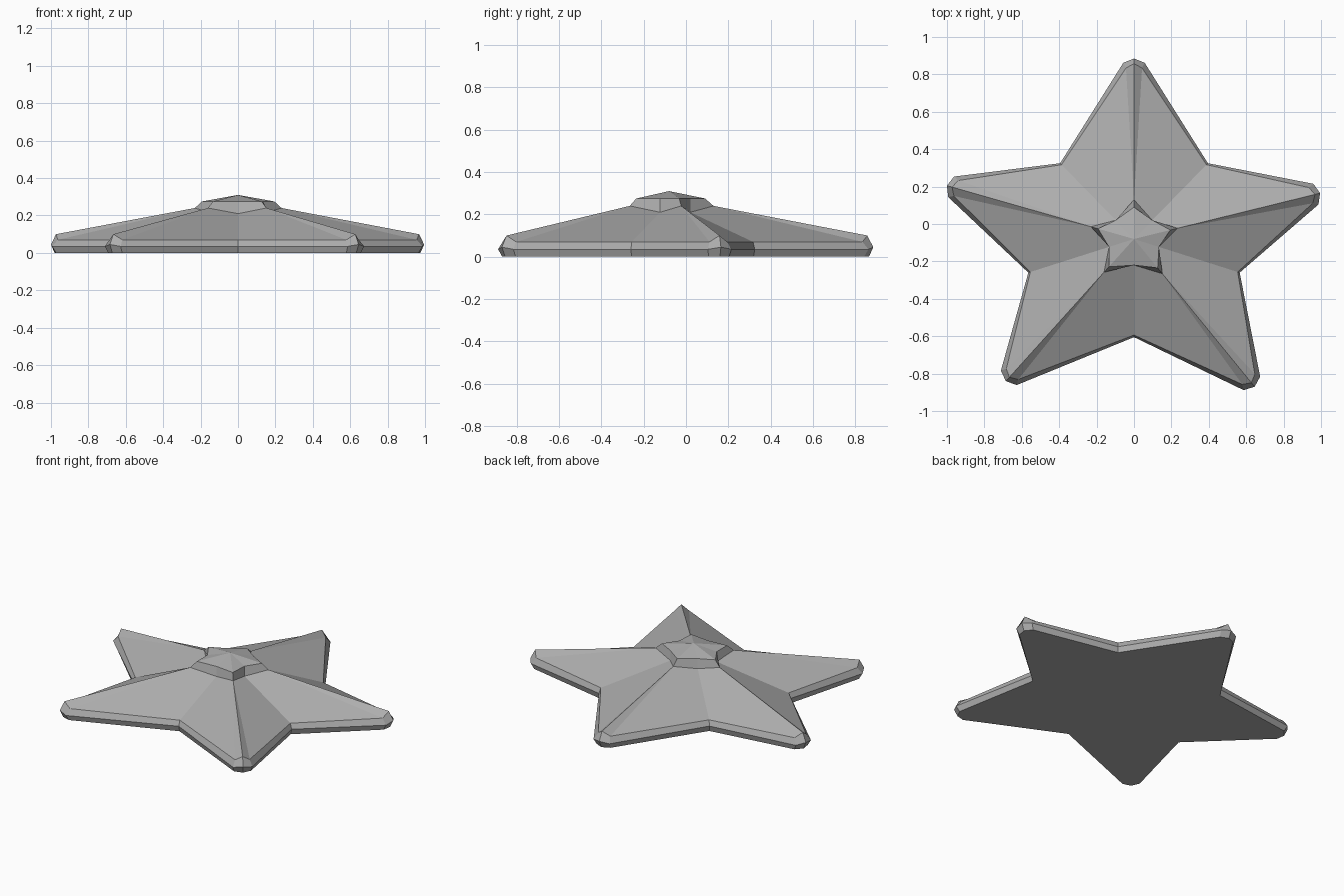
import bpy, bmesh
from mathutils import Vector

cube = bpy.data.objects.get("Cube")
if cube:
    bpy.data.objects.remove(cube)

# One plain stone-grey material
grey = bpy.data.materials.new("stone grey")
grey.use_nodes = True
colour = (0.42, 0.42, 0.42, 1)
grey.diffuse_color = colour
grey.node_tree.nodes["Principled BSDF"].inputs["Base Color"].default_value = colour

CENTRE = Vector((0, -0.08))
# Arm tips and the notch following each, counter-clockwise from the back arm
TIPS = [(0, 0.885), (-1.0, 0.205), (-0.685, -0.84), (0.645, -0.87), (0.995, 0.165)]
NOTCHES = [(-0.395, 0.325), (-0.565, -0.26), (0, -0.605), (0.565, -0.26), (0.395, 0.325)]
HUB_RADII = [0.21, 0.24, 0.24, 0.24, 0.24]

bm = bmesh.new()


def vert(p, z):
    return bm.verts.new((p.x, p.y, z))


def outline(inset, half_width, z_side, z_tip):
    """Star outline: corner, tip, corner and notch for every arm."""
    ring = []
    for t, n in zip(TIPS, NOTCHES):
        t, n = Vector(t), Vector(n)
        u = (t - CENTRE).normalized()
        side = Vector((-u.y, u.x)) * half_width
        base = t - u * (inset + 0.023)
        ring += [vert(base - side, z_side), vert(t - u * inset, z_tip),
                 vert(base + side, z_side),
                 vert(n - (n - CENTRE).normalized() * inset * 0.4, z_side)]
    return ring


def hub_ring(shrink, z_ridge, z_notch):
    """Small five-pointed ring around the middle."""
    ring = []
    for t, n, r in zip(TIPS, NOTCHES, HUB_RADII):
        u = (Vector(t) - CENTRE).normalized()
        v = (Vector(n) - CENTRE).normalized()
        ring += [vert(CENTRE + u * (r - shrink), z_ridge), vert(CENTRE + v * 0.14, z_notch)]
    return ring


def bridge(low, high):
    for i in range(len(low)):
        j = (i + 1) % len(low)
        bm.faces.new((low[i], low[j], high[j], high[i]))


def fan(ring, z):
    mid = vert(CENTRE, z)
    for i in range(len(ring)):
        bm.faces.new((ring[i], ring[(i + 1) % len(ring)], mid))


# Rim: underside edge, widest edge and bevelled upper edge
foot = outline(0.02, 0.05, 0, 0)
widest = outline(0, 0.057, 0.035, 0.045)
rim = outline(0.028, 0.043, 0.07, 0.1)
bridge(foot, widest)
bridge(widest, rim)

# Arms: narrow ridge facets and broad slopes running up to the hub
hub_low = hub_ring(0, 0.24, 0.21)
hub_high = hub_ring(0.04, 0.275, 0.275)
for k in range(5):
    first, tip, last, notch = rim[4 * k:4 * k + 4]
    ridge, dip = hub_low[2 * k:2 * k + 2]
    before, dip_before = rim[4 * k - 1], hub_low[2 * k - 1]
    bm.faces.new((first, tip, ridge))
    bm.faces.new((tip, last, ridge))
    bm.faces.new((last, notch, dip, ridge))
    bm.faces.new((before, first, ridge, dip_before))

# Raised hub cap and flat underside
bridge(hub_low, hub_high)
fan(hub_high, 0.31)
fan(foot, 0)
bmesh.ops.recalc_face_normals(bm, faces=bm.faces)

mesh = bpy.data.meshes.new("star_body")
bm.to_mesh(mesh)
bm.free()
mesh.materials.append(grey)
star = bpy.data.objects.new("star_body", mesh)
bpy.context.collection.objects.link(star)
